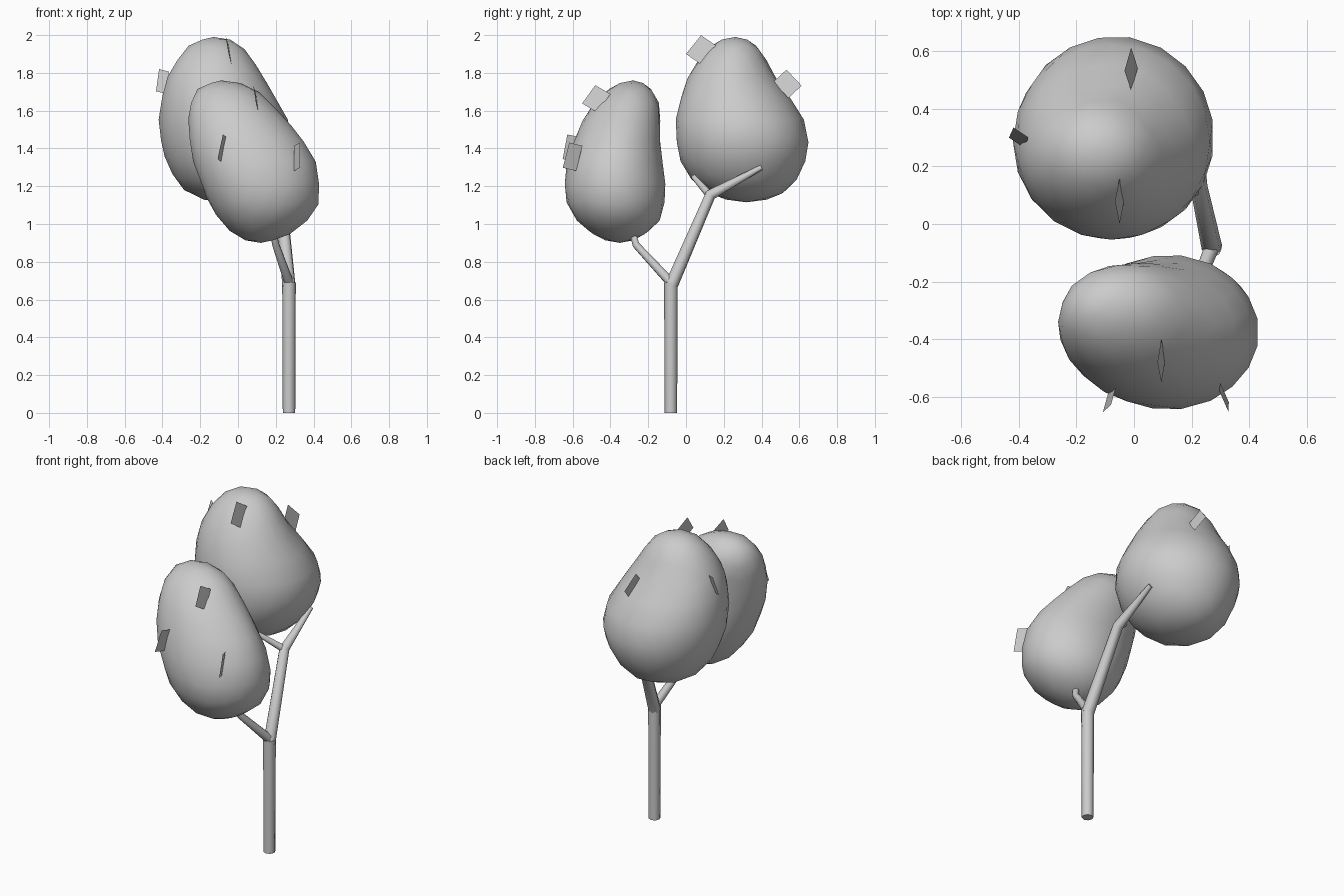
import bpy, bmesh, math
from mathutils import Vector

if "Cube" in bpy.data.objects:
    bpy.data.objects.remove(bpy.data.objects["Cube"])


def add_mesh(name, bm):
    me = bpy.data.meshes.new(name)
    bm.to_mesh(me)
    bm.free()
    ob = bpy.data.objects.new(name, me)
    bpy.context.collection.objects.link(ob)
    return ob


def branch(name, pts):
    """Tapered eight-sided tube through (x, y, z, radius) points."""
    cu = bpy.data.curves.new(name, 'CURVE')
    cu.dimensions = '3D'
    cu.bevel_depth = 1.0
    cu.bevel_resolution = 2
    cu.use_fill_caps = True
    sp = cu.splines.new('POLY')
    sp.points.add(len(pts) - 1)
    for p, (x, y, z, r) in zip(sp.points, pts):
        p.co = (x, y, z, 1)
        p.radius = r
    ob = bpy.data.objects.new(name, cu)
    bpy.context.collection.objects.link(ob)
    bpy.ops.object.select_all(action='DESELECT')
    bpy.context.view_layer.objects.active = ob
    ob.select_set(True)
    bpy.ops.object.convert(target='MESH')
    bpy.ops.object.shade_smooth_by_angle(angle=math.radians(50))


def crown(name, levels):
    """Icosphere shaped by levels of (z, xmin, xmax, ymin, ymax)."""
    z0, z1 = levels[0][0], levels[-1][0]

    def polar(z):
        return math.acos(max(-1, min(1, 1 - 2 * (z - z0) / (z1 - z0))))

    bm = bmesh.new()
    bmesh.ops.create_icosphere(bm, subdivisions=3, radius=1)
    for v in bm.verts:
        z = z0 + (z1 - z0) * (max(-1, min(1, v.co.z)) + 1) / 2
        phi = polar(z)
        for a, b in zip(levels, levels[1:]):
            if z <= b[0] + 1e-6:
                break
        pa, pb = polar(a[0]), polar(b[0])
        f = (phi - pa) / (pb - pa)
        xa, xb, ya, yb = [p + (q - p) * f for p, q in zip(a[1:], b[1:])]
        d = Vector((v.co.x, v.co.y))
        d = d.normalized() if d.length > 1e-4 else Vector((0, 0))
        v.co = ((xa + xb) / 2 + d.x * (xb - xa) / 2,
                (ya + yb) / 2 + d.y * (yb - ya) / 2, z)
    for f in bm.faces:
        f.smooth = True
    add_mesh(name, bm)


def leaf(name, c, d1, d2):
    """Flat quad from its centre and two half diagonals."""
    c, d1, d2 = Vector(c), Vector(d1), Vector(d2)
    bm = bmesh.new()
    bm.faces.new([bm.verts.new(p) for p in (c + d1, c + d2, c - d1, c - d2)])
    add_mesh(name, bm)


# Trunk and branches
branch("trunk", [(.27, -.08, 0, .033), (.27, -.08, .69, .036)])
branch("back_branch", [(.27, -.08, .67, .036), (.225, .13, 1.155, .03),
                       (.215, .40, 1.30, .014)])
branch("front_branch", [(.27, -.08, .69, .026), (.20, -.265, .89, .02),
                        (.17, -.30, 1.02, .016)])
branch("twig", [(.225, .13, 1.15, .022), (.10, .04, 1.25, .014)])

# Foliage masses
crown("back_crown", [
    (1.115, -.08, -.08, .32, .32), (1.15, -.24, .08, .14, .50),
    (1.2, -.31, .16, .06, .565), (1.3, -.365, .23, -.02, .62),
    (1.4, -.405, .275, -.047, .655), (1.5, -.42, .285, -.062, .645),
    (1.6, -.42, .245, -.047, .605), (1.7, -.40, .18, -.02, .53),
    (1.8, -.365, .12, .02, .455), (1.9, -.305, .055, .09, .41),
    (1.96, -.24, 0, .15, .36), (1.99, -.13, -.13, .26, .26)])
crown("front_crown", [
    (.90, .12, .12, -.35, -.35), (.93, 0, .24, -.47, -.24),
    (1.0, -.08, .36, -.565, -.145), (1.1, -.15, .425, -.63, -.115),
    (1.2, -.19, .435, -.645, -.105), (1.3, -.23, .425, -.64, -.12),
    (1.4, -.255, .38, -.61, -.135), (1.5, -.265, .30, -.57, -.137),
    (1.6, -.262, .21, -.52, -.135), (1.66, -.25, .155, -.47, -.147),
    (1.72, -.21, .085, -.405, -.185), (1.76, -.09, -.09, -.28, -.28)])

# Loose leaves
leaves = [
    ((.095, -.475, 1.663), (0, .075, .025), (-.014, -.005, .072)),
    ((-.085, -.608, 1.402), (.005, -.02, .072), (.023, .045, .058)),
    ((.313, -.60, 1.356), (.016, -.018, .075), (-.015, .052, .058)),
    ((-.40, .30, 1.755), (-.018, .035, .065), (.034, 0, .052)),
    ((-.05, .08, 1.922), (0, .08, .022), (-.016, 0, .077)),
    ((-.01, .537, 1.742), (0, .075, -.01), (-.023, -.005, .075))]
for i, args in enumerate(leaves):
    leaf(f"leaf_{i + 1}", *args)
